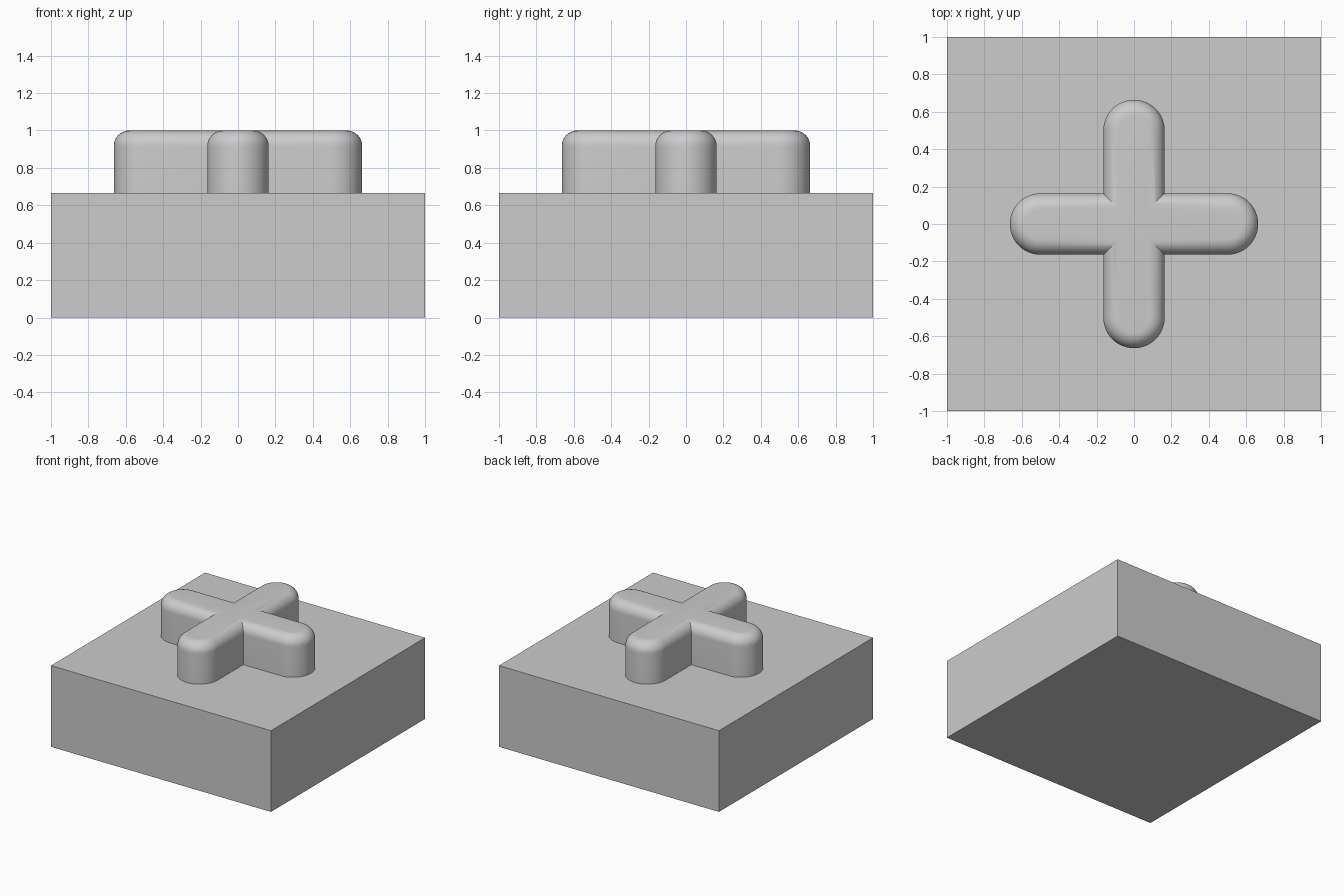
import bpy, bmesh
from math import pi, sin, cos
from mathutils import Matrix, Vector

cube = bpy.data.objects.get("Cube")
if cube:
    bpy.data.objects.remove(cube, do_unlink=True)

BASE_TOP = 0.667     # height of the block
TOP = 1.0            # height of the cross
ARM = 0.5            # centre of each rounded arm end
HALF = 0.164         # half width of an arm
FILLET = 0.083       # rounding of the top rim
ARC_STEPS, FILLET_STEPS = 24, 10

grey = bpy.data.materials.new("Light grey")
grey.use_nodes = True
colour = (0.604, 0.604, 0.604, 1)
grey.diffuse_color = colour
grey.node_tree.nodes["Principled BSDF"].inputs["Base Color"].default_value = colour


def add_object(name, bm):
    bmesh.ops.recalc_face_normals(bm, faces=bm.faces)
    mesh = bpy.data.meshes.new(name)
    bm.to_mesh(mesh)
    bm.free()
    mesh.materials.append(grey)
    obj = bpy.data.objects.new(name, mesh)
    bpy.context.collection.objects.link(obj)
    return obj


def cross_outline(inset, z):
    """Four round-ended arms, shrunk inwards by inset."""
    r = HALF - inset
    arm = [Vector((r, -r, z))]
    for i in range(ARC_STEPS + 1):
        a = -pi / 2 + pi * i / ARC_STEPS
        arm.append(Vector((ARM + r * cos(a), r * sin(a), z)))
    return [Matrix.Rotation(k * pi / 2, 3, "Z") @ p for k in range(4) for p in arm]


# Square block
bm = bmesh.new()
bmesh.ops.create_cube(bm, size=1, matrix=Matrix.Translation((0, 0, BASE_TOP / 2))
                      @ Matrix.Diagonal((2, 2, BASE_TOP, 1)))
add_object("base_block", bm)

# Raised cross, lofted from its foot up over the rounded rim
layers = [(0, BASE_TOP - 0.02)]
for i in range(FILLET_STEPS + 1):
    a = pi / 2 * i / FILLET_STEPS
    layers.append((FILLET * (1 - cos(a)), TOP - FILLET * (1 - sin(a))))

bm = bmesh.new()
rings = [[bm.verts.new(p) for p in cross_outline(*layer)] for layer in layers]
for low, high in zip(rings, rings[1:]):
    for i in range(len(low)):
        j = (i + 1) % len(low)
        bm.faces.new((low[i], low[j], high[j], high[i]))
bm.faces.new(rings[-1])
bm.faces.new(rings[0][::-1])
cross = add_object("raised_cross", bm)

bpy.ops.object.select_all(action="DESELECT")
cross.select_set(True)
bpy.context.view_layer.objects.active = cross
bpy.ops.object.shade_smooth_by_angle(angle=pi / 6)
